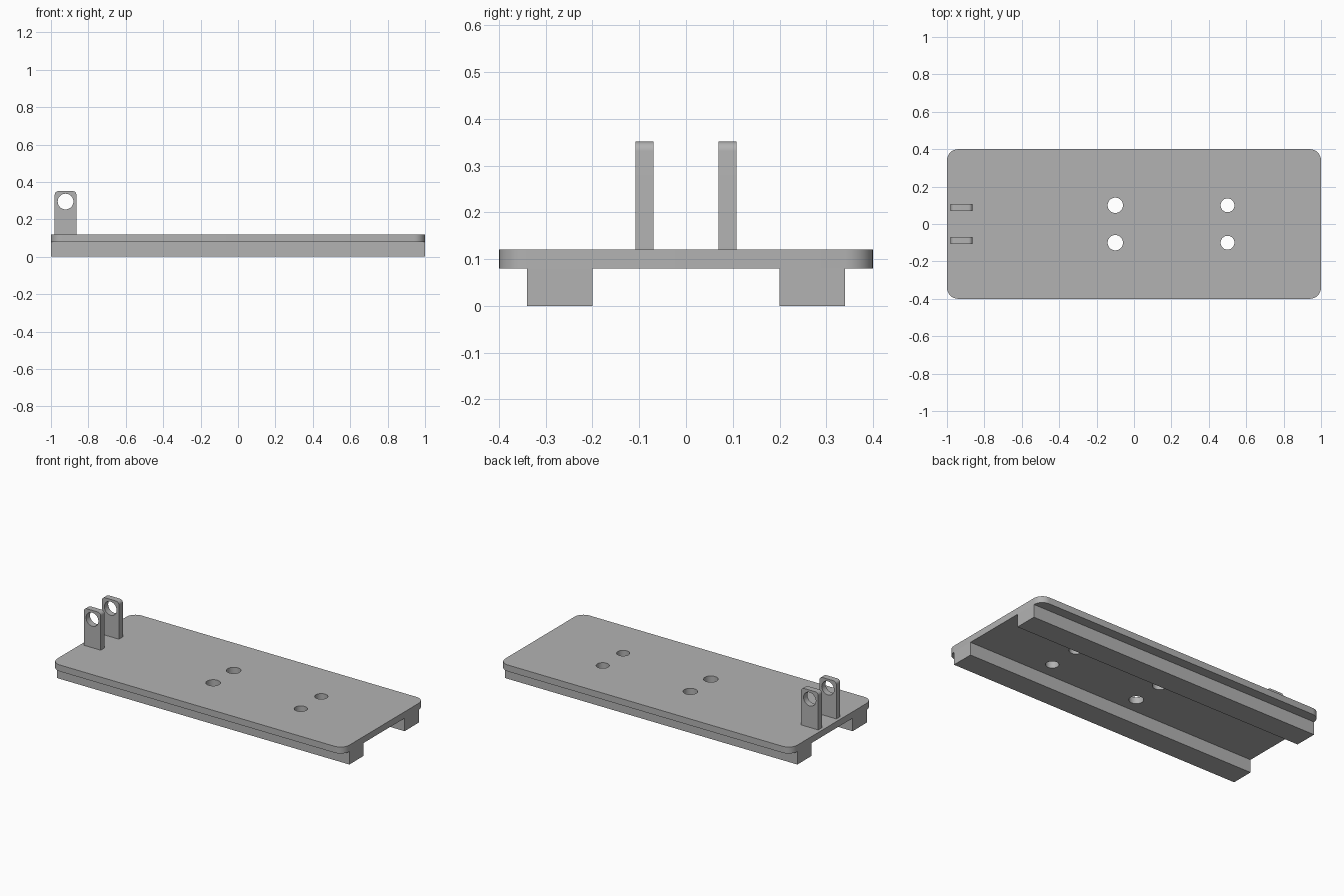
import bpy, bmesh, math
from mathutils import Matrix, Vector

if "Cube" in bpy.data.objects:
    bpy.data.objects.remove(bpy.data.objects["Cube"])

grey = bpy.data.materials.new("plain_grey")
grey.diffuse_color = (0.45, 0.45, 0.45, 1)
grey.use_nodes = True
grey.node_tree.nodes["Principled BSDF"].inputs["Base Color"].default_value = grey.diffuse_color


def finish(bm, name):
    bmesh.ops.recalc_face_normals(bm, faces=bm.faces)
    mesh = bpy.data.meshes.new(name)
    bm.to_mesh(mesh)
    bm.free()
    mesh.materials.append(grey)
    ob = bpy.data.objects.new(name, mesh)
    bpy.context.collection.objects.link(ob)
    return ob


def box(name, lo, hi, round_axis=None, radius=0, top_only=False):
    """Box between two corners, with edges along one axis rounded."""
    lo, hi = Vector(lo), Vector(hi)
    bm = bmesh.new()
    bmesh.ops.create_cube(bm, size=1, matrix=Matrix.Translation((lo + hi) / 2)
                          @ Matrix.Diagonal((*(hi - lo), 1)))
    if radius:
        mid = (lo.z + hi.z) / 2
        edges = [e for e in bm.edges
                 if abs((e.verts[0].co - e.verts[1].co)[round_axis]) > 1e-4
                 and (not top_only or e.verts[0].co.z > mid)]
        bmesh.ops.bevel(bm, geom=edges, offset=radius, segments=8,
                        profile=0.5, affect='EDGES')
    return finish(bm, name)


def drill(ob, holes, axis):
    """Cut round holes (centre, radius) through an object along an axis."""
    bm = bmesh.new()
    turn = Matrix.Rotation(math.pi / 2, 4, 'X') if axis == 'Y' else Matrix()
    for centre, r in holes:
        bmesh.ops.create_cone(bm, cap_ends=True, segments=40, radius1=r,
                              radius2=r, depth=0.12,
                              matrix=Matrix.Translation(centre) @ turn)
    cutter = finish(bm, "hole_cutter")
    cutter.hide_render = True
    mod = ob.modifiers.new("holes", 'BOOLEAN')
    mod.operation = 'DIFFERENCE'
    mod.solver = 'EXACT'
    mod.object = cutter
    bpy.context.view_layer.objects.active = ob
    bpy.ops.object.modifier_apply(modifier=mod.name)
    bpy.data.objects.remove(cutter)


def smooth(ob):
    bpy.ops.object.select_all(action='DESELECT')
    ob.select_set(True)
    bpy.context.view_layer.objects.active = ob
    bpy.ops.object.shade_smooth_by_angle(angle=math.radians(30))


# Base plate with rounded corners and four bolt holes
plate = box("base_plate", (-1, -0.4, 0.08), (1, 0.4, 0.12), 2, 0.06)
drill(plate, [((x, s * 0.1, 0.1), r) for x, r in ((-0.1, 0.041), (0.5, 0.037))
              for s in (-1, 1)], 'Z')
smooth(plate)

for side, s in (("front", -1), ("back", 1)):
    # Long rail under the plate
    y0, y1 = sorted((s * 0.2, s * 0.34))
    box(side + "_rail", (-1, y0, 0), (1, y1, 0.08))

    # Upright lug with a pin hole
    y0, y1 = sorted((s * 0.07, s * 0.108))
    lug = box(side + "_lug", (-0.98, y0, 0.12), (-0.864, y1, 0.351), 1, 0.02, True)
    drill(lug, [((-0.922, s * 0.089, 0.295), 0.042)], 'Y')
    smooth(lug)
